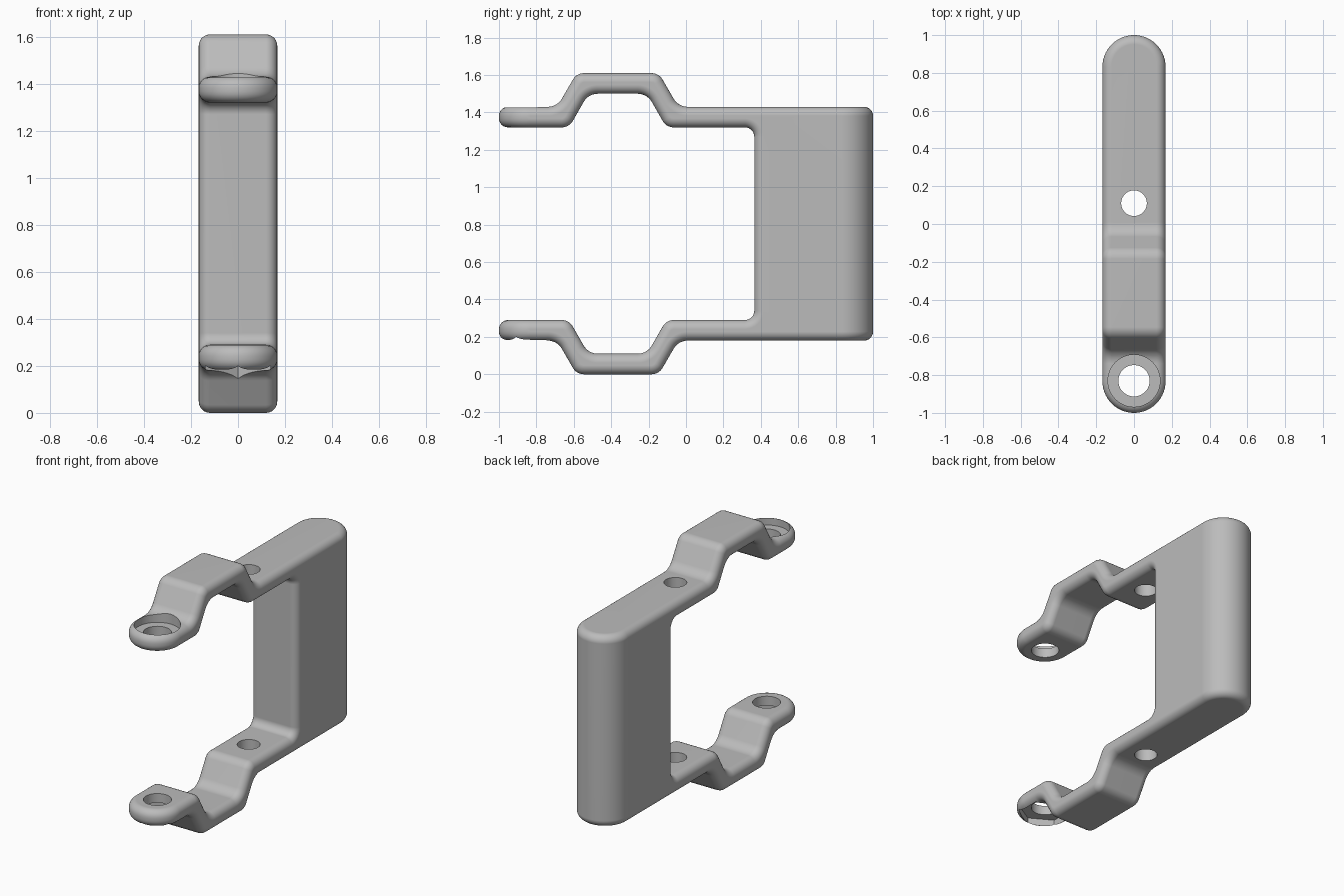
import bpy, bmesh
from math import pi, cos, sin
from mathutils import Vector

cube = bpy.data.objects.get("Cube")
if cube:
    bpy.data.objects.remove(cube)

HALF_W = 0.167                      # half width of the strap
MID_Z = 0.805                       # plane of symmetry between the arms
HUMP_Y = -0.365                     # centre of the stepped part of each arm
TIP_Y = -0.83                       # bolt position near the arm tips
CONVEX, CONCAVE = 0.068, 0.087      # bend radii

grey = bpy.data.materials.new("plain grey")
grey.use_nodes = True
grey.diffuse_color = (0.5, 0.5, 0.5, 1)
grey.node_tree.nodes["Principled BSDF"].inputs["Base Color"].default_value = (0.5, 0.5, 0.5, 1)


def prism(name, outline, axis):
    """Extrude a closed outline of 3D points along an axis vector."""
    bm = bmesh.new()
    face = bm.faces.new([bm.verts.new(p) for p in outline])
    new = bmesh.ops.extrude_face_region(bm, geom=[face])["geom"]
    bmesh.ops.translate(bm, vec=axis, verts=[g for g in new if isinstance(g, bmesh.types.BMVert)])
    bmesh.ops.recalc_face_normals(bm, faces=bm.faces)
    mesh = bpy.data.meshes.new(name)
    bm.to_mesh(mesh)
    bm.free()
    mesh.materials.append(grey)
    obj = bpy.data.objects.new(name, mesh)
    bpy.context.collection.objects.link(obj)
    return obj


def round_corners(corners, steps=8):
    """Replace each (y, z, radius) corner by a tangent arc."""
    pts = []
    for i, (y, z, r) in enumerate(corners):
        p = Vector((y, z))
        if r == 0:
            pts.append(p)
            continue
        a = (Vector(corners[i - 1][:2]) - p).normalized()
        b = (Vector(corners[(i + 1) % len(corners)][:2]) - p).normalized()
        half = a.angle(b) / 2
        bis = (a + b).normalized()
        centre = p + bis * (r / sin(half))
        side = (a - b).normalized()
        sweep = pi / 2 - half
        for k in range(steps + 1):
            t = sweep * (1 - 2 * k / steps)
            pts.append(centre + r * (side * sin(t) - bis * cos(t)))
    return pts


def hump(base, top, low_half, top_half, low_r, top_r):
    """Stepped run of corners from the tip side to the back side."""
    return [(HUMP_Y - low_half, base, low_r), (HUMP_Y - top_half, top, top_r),
            (HUMP_Y + top_half, top, top_r), (HUMP_Y + low_half, base, low_r)]


def flip(corners):
    return [(y, 2 * MID_Z - z, r) for y, z, r in reversed(corners)]


def polygon(radius, sides, y, z, turn=0):
    return [(radius * cos(turn + 2 * pi * k / sides),
             y + radius * sin(turn + 2 * pi * k / sides), z) for k in range(sides)]


def apply_boolean(target, cutter, operation):
    mod = target.modifiers.new("cut", 'BOOLEAN')
    mod.operation, mod.solver, mod.object = operation, 'EXACT', cutter
    bpy.ops.object.modifier_apply(modifier=mod.name)
    bpy.data.objects.remove(cutter)


# Side profile: two mirrored stepped arms joined by the back block
outer = [(-1.1, 1.43, 0)] + hump(1.43, 1.61, 0.324, 0.22, CONCAVE, CONVEX) + [(1.1, 1.43, 0)]
inner = [(-1.1, 1.32, 0)] + hump(1.32, 1.50, 0.26, 0.157, CONVEX, CONCAVE) + [(0.365, 1.32, 0.05)]
profile = round_corners(outer + flip(outer) + flip(inner)[::-1] + inner[::-1])
bracket = prism("clamp_bracket", [(-0.3, p.x, p.y) for p in profile], (0.6, 0, 0))

# Round-ended plan shape trims the profile
end = 1 - HALF_W
plan = []
for sign in (1, -1):
    plan += [(sign * HALF_W * cos(pi * k / 28), sign * (end + HALF_W * sin(pi * k / 28)), -0.5)
             for k in range(29)]
bpy.context.view_layer.objects.active = bracket
bracket.select_set(True)
apply_boolean(bracket, prism("plan_cutter", plan, (0, 0, 3)), 'INTERSECT')

# Rounded rims
bevel = bracket.modifiers.new("rims", 'BEVEL')
bevel.width, bevel.segments = 0.048, 6
bevel.limit_method, bevel.angle_limit = 'ANGLE', 0.6
bevel.use_clamp_overlap = False
bpy.ops.object.modifier_apply(modifier=bevel.name)

# Bolt holes through both arms, round seat on top, hexagonal nut seat below
cutters = [
    prism("pivot_hole", polygon(0.068, 40, 0.11, -0.5), (0, 0, 3)),
    prism("tip_hole", polygon(0.083, 40, TIP_Y, -0.5), (0, 0, 3)),
    prism("bolt_seat", polygon(0.138, 48, TIP_Y, 1.38), (0, 0, 0.5)),
    prism("nut_seat", polygon(0.16, 6, TIP_Y, 0.23, pi / 2), (0, 0, -0.5)),
]
for cutter in cutters:
    apply_boolean(bracket, cutter, 'DIFFERENCE')

# Smooth shading with crisp hole edges
bpy.ops.object.shade_smooth_by_angle(angle=0.55)
normals = bracket.modifiers.new("flat_face_normals", 'WEIGHTED_NORMAL')
normals.keep_sharp = True
